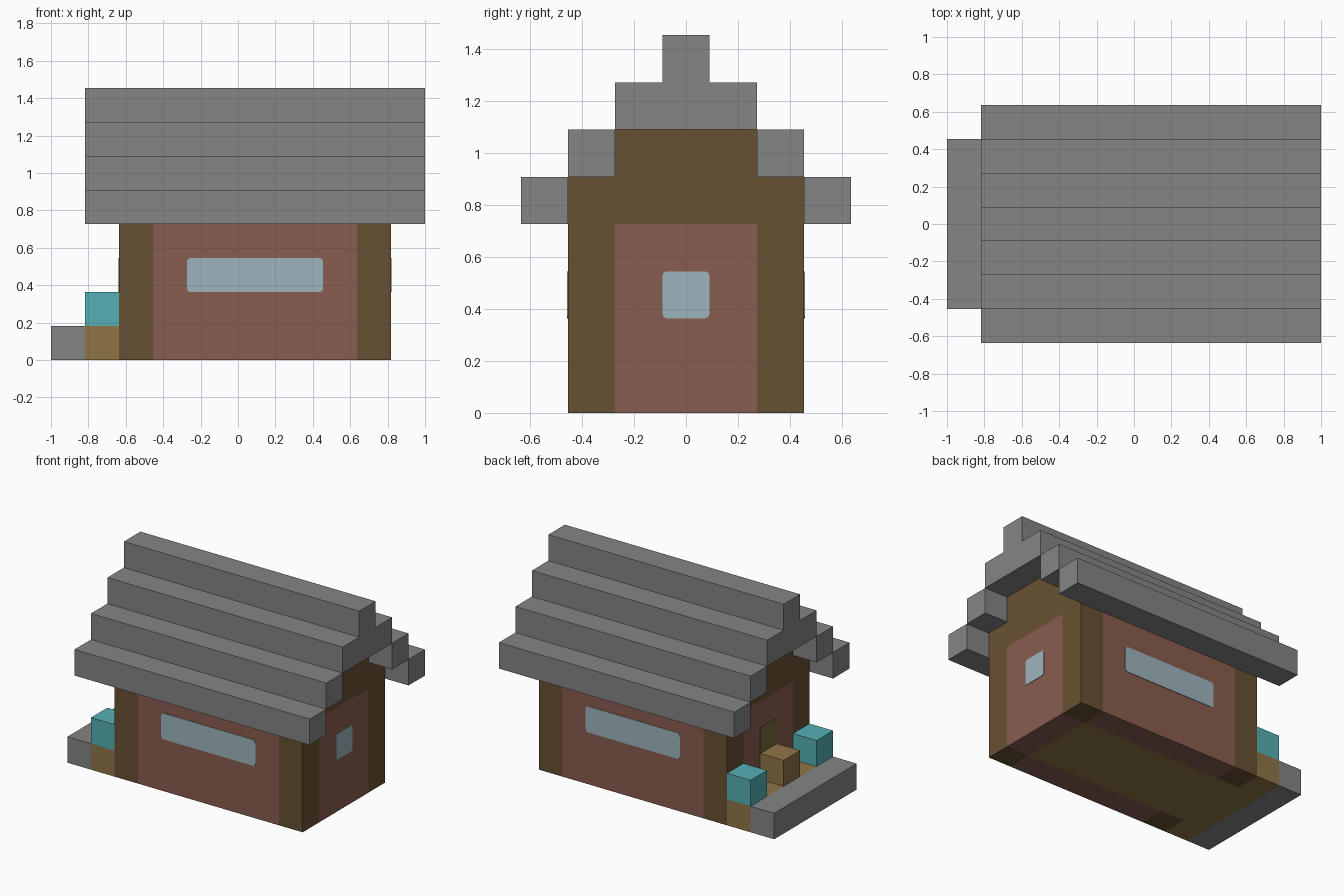
import bpy
import bmesh

U = 2 / 11  # one building block

cube = bpy.data.objects.get("Cube")
if cube:
    bpy.data.objects.remove(cube, do_unlink=True)


def material(name, rgb):
    lin = [((c / 255 + 0.055) / 1.055) ** 2.4 for c in rgb]
    m = bpy.data.materials.new(name)
    m.use_nodes = True
    m.diffuse_color = (*lin, 1)
    bsdf = m.node_tree.nodes["Principled BSDF"]
    bsdf.inputs["Base Color"].default_value = (*lin, 1)
    bsdf.inputs["Roughness"].default_value = 0.9
    return m


stone = material("grey stone", (133, 133, 133))
timber = material("dark timber", (103, 80, 50))
brick = material("red brick", (137, 93, 80))
glass = material("pale glass", (157, 181, 189))
planks = material("light planks", (143, 117, 70))
teal = material("teal block", (85, 175, 180))
door_wood = material("door wood", (124, 99, 60))


def box(name, mat, x, y, z, round_axis=None):
    """Box from ranges in blocks; x counts from the porch end, y from the middle."""
    bm = bmesh.new()
    bmesh.ops.create_cube(bm, size=1)
    for v in bm.verts:
        for i, (lo, hi) in enumerate((x, y, z)):
            v.co[i] = (hi if v.co[i] > 0 else lo) * U
        v.co.x -= 1
    if round_axis is not None:
        # round the four edges that run through the plate
        edges = [e for e in bm.edges
                 if all(abs(e.verts[0].co[i] - e.verts[1].co[i]) < 1e-5
                        for i in range(3) if i != round_axis)]
        bmesh.ops.bevel(bm, geom=edges, offset=0.02, segments=3,
                        profile=0.5, affect='EDGES')
    mesh = bpy.data.meshes.new(name)
    bm.to_mesh(mesh)
    bm.free()
    mesh.materials.append(mat)
    obj = bpy.data.objects.new(name, mesh)
    bpy.context.collection.objects.link(obj)
    return obj


def side_box(name, mat, x, y, z, round_axis=None):
    """The same box at the back (+y) and mirrored to the front (-y)."""
    box("back_" + name, mat, x, y, z, round_axis)
    box("front_" + name, mat, x, (-y[1], -y[0]), z, round_axis)


T = 0.02  # plate thickness in blocks

# Corner posts and long walls with wide windows
side_box("left_post", timber, (9, 10), (1.5, 2.5), (0, 4))
side_box("right_post", timber, (2, 3), (1.5, 2.5), (0, 4))
side_box("wall", brick, (3, 9), (1.5, 2.5), (0, 4))
side_box("window", glass, (4, 8), (2.5, 2.5 + T), (2, 3), 1)

# End walls, floor, end window and door
box("left_wall", brick, (9, 10), (-1.5, 1.5), (0, 4))
box("right_wall", brick, (2, 3), (-1.5, 1.5), (1, 4))
box("floor", planks, (2, 9), (-1.5, 1.5), (0, 1))
box("left_window", glass, (10, 10 + T), (-0.5, 0.5), (2, 3), 0)
box("door", door_wood, (2 - T, 2), (-0.5, 0.5), (1, 3), 0)

# Stepped gables
for name, x in (("left", (9, 10)), ("right", (2, 3))):
    box(name + "_gable_lower", timber, x, (-2.5, 2.5), (4, 5))
    box(name + "_gable_upper", timber, x, (-1.5, 1.5), (5, 6))

# Stepped roof
side_box("eave", stone, (1, 11), (2.5, 3.5), (4, 5))
side_box("roof_step", stone, (1, 11), (1.5, 2.5), (5, 6))
box("roof_top", stone, (1, 11), (-1.5, 1.5), (6, 7))
box("roof_ridge", stone, (1, 11), (-0.5, 0.5), (7, 8))

# Porch with doorstep and blocks
box("porch_step", stone, (0, 1), (-2.5, 2.5), (0, 1))
box("porch_floor", planks, (1, 2), (-2.5, 2.5), (0, 1))
side_box("porch_block", teal, (1, 2), (1.5, 2.5), (1, 2))
box("porch_crate", planks, (1, 2), (-0.5, 0.5), (1, 2))
